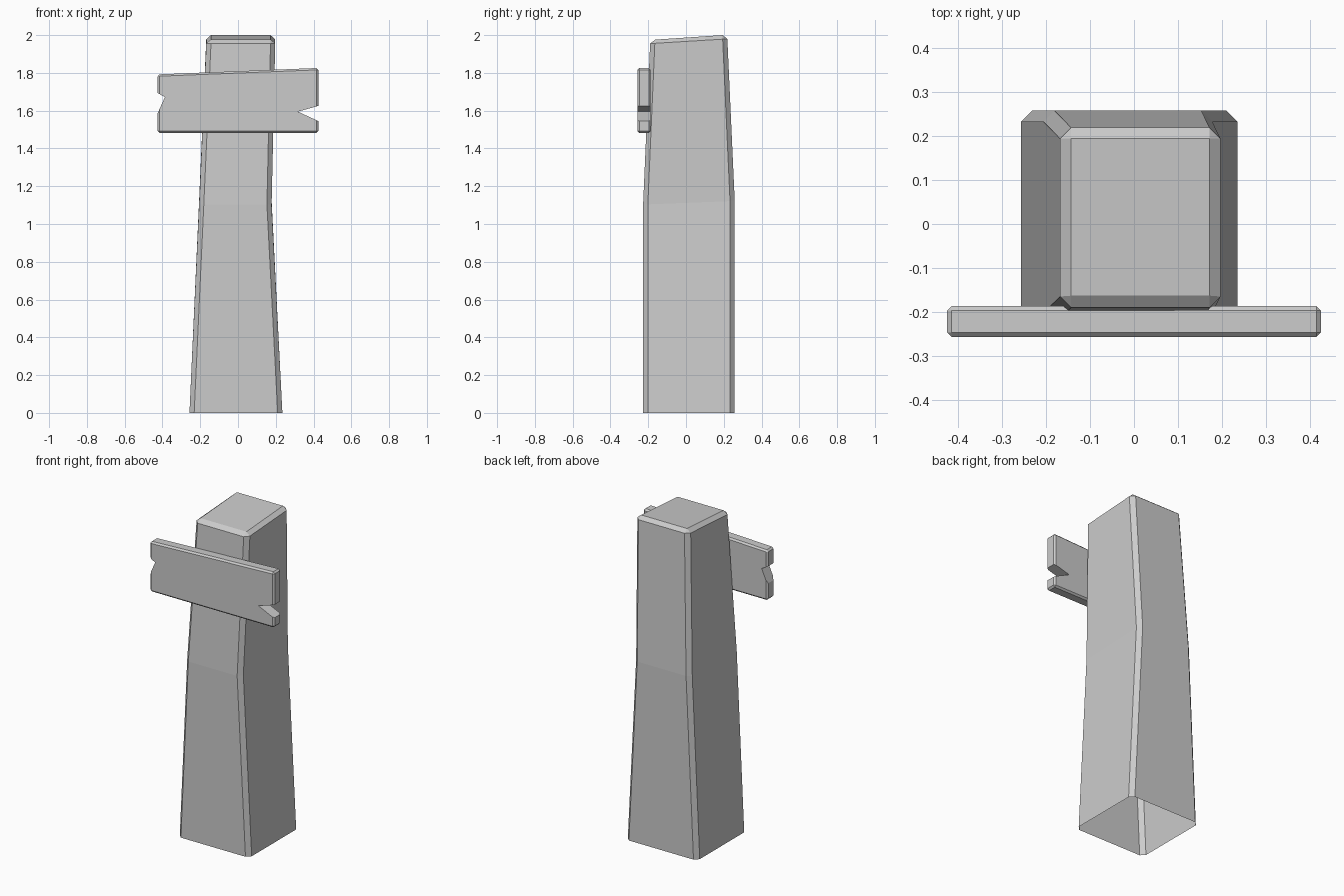
import bpy, bmesh

if "Cube" in bpy.data.objects:
    bpy.data.objects.remove(bpy.data.objects["Cube"])


def make_object(name, bm):
    bmesh.ops.recalc_face_normals(bm, faces=bm.faces[:])
    mesh = bpy.data.meshes.new(name)
    bm.to_mesh(mesh)
    bm.free()
    obj = bpy.data.objects.new(name, mesh)
    bpy.context.collection.objects.link(obj)
    return obj


def chamfered_ring(bm, x0, x1, y0, y1, z_front, z_back, c=0.025):
    """Rectangle with cut corners, sloping from front to back."""
    pts = [(x0 + c, y0), (x1 - c, y0), (x1, y0 + c), (x1, y1 - c),
           (x1 - c, y1), (x0 + c, y1), (x0, y1 - c), (x0, y0 + c)]
    return [bm.verts.new((x, y, z_front + (z_back - z_front) * (y - y0) / (y1 - y0)))
            for x, y in pts]


# Post: tapered, bent shaft, open underneath
bm = bmesh.new()
rings = [chamfered_ring(bm, -0.257, 0.235, -0.227, 0.258, 0, 0),
         chamfered_ring(bm, -0.206, 0.178, -0.227, 0.258, 1.103, 1.122),
         chamfered_ring(bm, -0.168, 0.197, -0.190, 0.219, 1.955, 1.98)]
for a, b in zip(rings, rings[1:]):
    for i in range(8):
        j = (i + 1) % 8
        bm.faces.new((a[i], a[j], b[j], b[i]))

# Post top: sloping cap with bevelled rim
cap = [bm.verts.new(p) for p in ((-0.143, -0.163, 1.976), (0.172, -0.163, 1.976),
                                 (0.172, 0.194, 2.0), (-0.143, 0.194, 2.0))]
bm.faces.new(cap)
rim = rings[-1]
for k in range(4):
    n = (k + 1) % 4
    bm.faces.new((rim[2 * k], rim[2 * k + 1], cap[n], cap[k]))
    bm.faces.new((rim[2 * k + 1], rim[(2 * k + 2) % 8], cap[n]))
make_object("post", bm)


def prism(profile, y0, y1):
    """Extrude an x-z profile along y."""
    bm = bmesh.new()
    face = bm.faces.new([bm.verts.new((x, y0, z)) for x, z in profile])
    ext = bmesh.ops.extrude_face_region(bm, geom=[face])
    moved = [v for v in ext["geom"] if isinstance(v, bmesh.types.BMVert)]
    bmesh.ops.translate(bm, verts=moved, vec=(0, y1 - y0, 0))
    bmesh.ops.recalc_face_normals(bm, faces=bm.faces[:])
    return bm


# Sign board: bevelled plank with a slanted top edge
bm = prism([(-0.425, 1.482), (0.425, 1.482), (0.425, 1.826), (-0.425, 1.792)], -0.257, -0.187)
bmesh.ops.bevel(bm, geom=bm.edges[:], offset=0.01, segments=1, affect='EDGES')
board = make_object("sign_board", bm)

# Notches broken out of both board ends
notches = {"left": [(-0.387, 1.672), (-0.463, 1.714), (-0.463, 1.502)],
           "right": [(0.317, 1.595), (0.533, 1.655), (0.533, 1.495)]}
for side, profile in notches.items():
    cutter = make_object(side + "_notch_cutter", prism(profile, -0.4, -0.05))
    cutter.hide_render = True
    mod = board.modifiers.new(side + "_notch", 'BOOLEAN')
    mod.operation = 'DIFFERENCE'
    mod.solver = 'EXACT'
    mod.object = cutter
    bpy.context.view_layer.objects.active = board
    bpy.ops.object.modifier_apply(modifier=mod.name)
    bpy.data.objects.remove(cutter)
